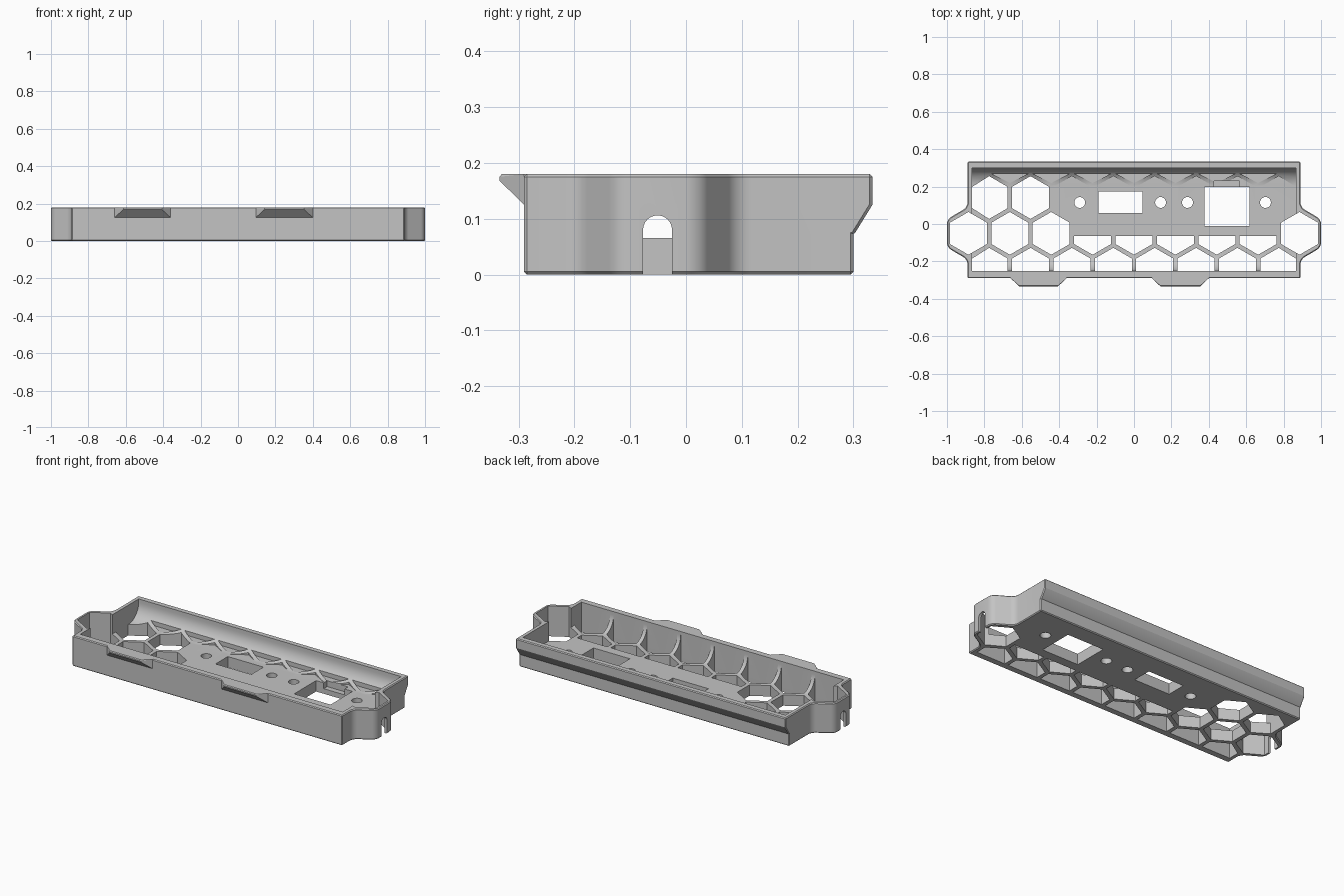
import bpy, bmesh, math
from mathutils import Vector

if "Cube" in bpy.data.objects:
    bpy.data.objects.remove(bpy.data.objects["Cube"], do_unlink=True)

grey = bpy.data.materials.new("plain grey")
grey.use_nodes = True
grey.diffuse_color = (0.55, 0.55, 0.55, 1)
for node in grey.node_tree.nodes:
    if node.type == 'BSDF_PRINCIPLED':
        node.inputs["Base Color"].default_value = (0.55, 0.55, 0.55, 1)

FLOOR, TOP = 0.065, 0.18
PITCH, FLAT = 0.2213, 0.099          # honeycomb spacing, half width of a cell
RADIUS = FLAT * 2 / math.sqrt(3)
ROW = PITCH * math.sqrt(3) / 2
MID = -0.05                          # y of the row that runs through the ears


def add_prism(bm, pts, a, b, axis='z', round_rule=None):
    """Extrude a 2D polygon from a to b; axis x takes (y, z) points."""
    def place(p):
        return Vector((a, *p)) if axis == 'x' else Vector((*p, a))
    face = bm.faces.new([bm.verts.new(place(p)) for p in pts])
    faces = [face]
    if round_rule:
        corners = [v for v in face.verts if round_rule(v.co)]
        bmesh.ops.bevel(bm, geom=corners, offset=0.025, segments=5,
                        profile=0.5, affect='VERTICES')
        faces = list(bm.faces)
    ext = bmesh.ops.extrude_face_region(bm, geom=faces)
    step = Vector((b - a, 0, 0)) if axis == 'x' else Vector((0, 0, b - a))
    bmesh.ops.translate(bm, vec=step, verts=[g for g in ext["geom"] if isinstance(g, bmesh.types.BMVert)])


def finish(bm, name):
    bmesh.ops.remove_doubles(bm, verts=bm.verts, dist=1e-5)
    bmesh.ops.recalc_face_normals(bm, faces=bm.faces)
    mesh = bpy.data.meshes.new(name)
    bm.to_mesh(mesh)
    bm.free()
    mesh.materials.append(grey)
    ob = bpy.data.objects.new(name, mesh)
    bpy.context.collection.objects.link(ob)
    return ob


def apply_mods(ob):
    bpy.context.view_layer.objects.active = ob
    for mod in list(ob.modifiers):
        bpy.ops.object.modifier_apply(modifier=mod.name)


def chamfer(ob):
    mod = ob.modifiers.new("chamfer", 'BEVEL')
    mod.width, mod.segments, mod.limit_method = 0.005, 1, 'ANGLE'
    mod.angle_limit = math.radians(50)
    apply_mods(ob)


def combine(ob, other, operation):
    mod = ob.modifiers.new("join", 'BOOLEAN')
    mod.operation, mod.solver, mod.object = operation, 'EXACT', other
    mod.use_self = True
    apply_mods(ob)
    bpy.data.objects.remove(other, do_unlink=True)


def rect(x0, x1, y0, y1):
    return [(x0, y0), (x1, y0), (x1, y1), (x0, y1)]


def arc(cx, cy, r, start, end, n):
    angles = [math.radians(start + (end - start) * i / n) for i in range(n + 1)]
    return [(cx + r * math.cos(t), cy + r * math.sin(t)) for t in angles]


def cell(cx, cy, low=-0.25, high=0.27, side=0.865):
    """Pointed-top hexagon kept inside the given limits."""
    pts = [(cx + RADIUS * math.cos(t), cy + RADIUS * math.sin(t))
           for t in (math.radians(30 + 60 * i) for i in range(6))]
    out = []
    for x, y in pts:
        p = (max(-side, min(side, x)), max(low, min(high, y)))
        if p not in out:
            out.append(p)
    return out


# Outer body with an ear at each end
right = [(0.89, -0.29), (0.89, -0.19), (1.0, -0.125), (1.0, 0.025), (0.89, 0.09), (0.89, 0.30)]
left = [(-x, y) for x, y in reversed(right)]
bm = bmesh.new()
add_prism(bm, right + left, 0, TOP,
          round_rule=lambda co: -0.2 < co.y < 0.1)
tray = finish(bm, "honeycomb_tray")
chamfer(tray)

# Overhanging ledge along the back
bm = bmesh.new()
add_prism(bm, [(0.26, 0.07), (0.30, 0.07), (0.334, 0.125), (0.334, TOP), (0.26, TOP)],
          -0.89, 0.89, 'x')
ledge = finish(bm, "back_ledge")
chamfer(ledge)
combine(tray, ledge, 'UNION')

# Two wedge tabs on the front
for x0, x1 in ((-0.66, -0.36), (0.095, 0.40)):
    bm = bmesh.new()
    for y, z, inset in ((-0.27, 0.125, 0), (-0.27, TOP, 0), (-0.29, 0.125, 0),
                        (-0.29, TOP, 0), (-0.334, 0.168, 0.047),
                        (-0.334, 0.175, 0.047), (-0.33, TOP, 0.047)):
        for x in (x0 + inset, x1 - inset):
            bm.verts.new((x, y, z))
    bmesh.ops.convex_hull(bm, input=bm.verts)
    combine(tray, finish(bm, "front_tab"), 'UNION')

# Main cavity with a cove along the front and back walls
r = 0.095
profile = [(-0.25, 0.3)] + arc(-0.25 + r, FLOOR + r, r, 180, 270, 10) \
    + arc(0.30 - r, FLOOR + r, r, 270, 360, 10) + [(0.30, 0.3)]
bm = bmesh.new()
add_prism(bm, profile, -0.865, 0.865, 'x')
combine(tray, finish(bm, "cavity_cutter"), 'DIFFERENCE')

# Honeycomb cells: open ones, half-covered ones and pockets above the plate
bm = bmesh.new()
for k in range(-4, 5):
    x = k * PITCH
    if abs(k) == 4:
        add_prism(bm, cell(x, MID, side=2), -0.1, 0.3)
    else:
        add_prism(bm, cell(x, MID, high=-0.065 if k > -2 else 0.27), -0.1, 0.3)
        add_prism(bm, cell(x, MID + 2 * ROW), FLOOR, 0.3)
for k in range(8):
    x = (k - 3.5) * PITCH
    add_prism(bm, cell(x, MID - ROW), -0.1, 0.3)
    add_prism(bm, cell(x, MID + ROW), -0.1 if k < 2 else FLOOR, 0.3)
combine(tray, finish(bm, "cell_cutter"), 'DIFFERENCE')

# Windows, screw holes and the shallow notch in the plate
bm = bmesh.new()
add_prism(bm, rect(-0.19, 0.045, 0.06, 0.175), -0.1, 0.12)
add_prism(bm, rect(0.377, 0.617, -0.01, 0.197), -0.1, 0.12)
for x in (-0.29, 0.142, 0.286, 0.703):
    add_prism(bm, arc(x, 0.115, 0.029, 0, 345, 23), -0.1, 0.12)
combine(tray, finish(bm, "window_cutter"), 'DIFFERENCE')
bm = bmesh.new()
add_prism(bm, rect(0.427, 0.565, 0.18, 0.23), 0.03, 0.12)
combine(tray, finish(bm, "notch_cutter"), 'DIFFERENCE')

# Arched cable slot in each ear
arch = [(-0.077, -0.05)] + [(-0.025, -0.05)] + arc(-0.051, 0.08, 0.026, 0, 180, 12)
bm = bmesh.new()
for a, b in ((0.95, 1.1), (-1.1, -0.95)):
    add_prism(bm, arch, a, b, 'x')
combine(tray, finish(bm, "slot_cutter"), 'DIFFERENCE')

# Smooth the coves and rounded ears, keep the other edges sharp
bpy.ops.object.select_all(action='DESELECT')
tray.select_set(True)
bpy.context.view_layer.objects.active = tray
bpy.ops.object.shade_smooth_by_angle(angle=math.radians(30))
